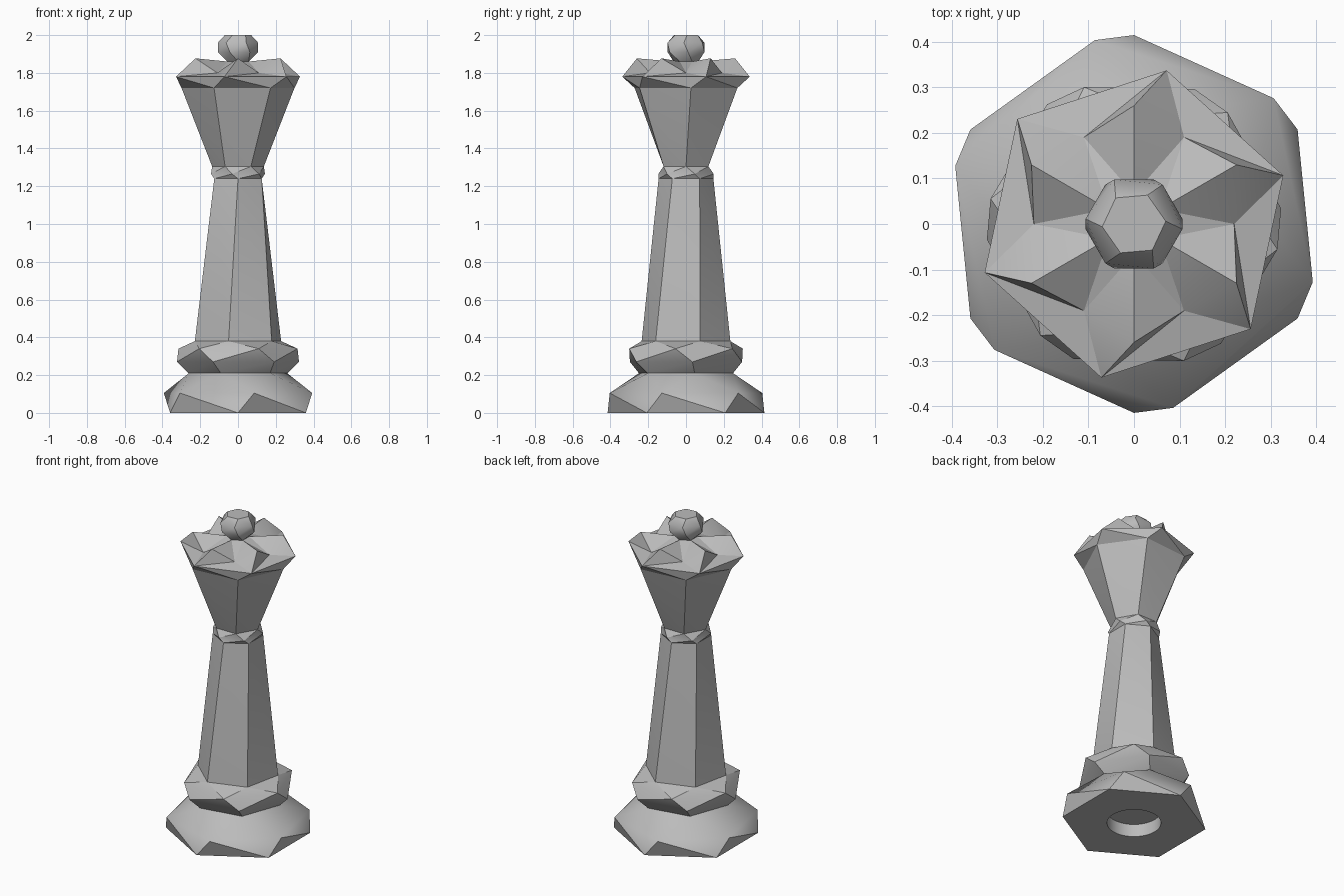
import bpy, bmesh
from math import sin, cos, radians

SIDES = 6
STEP = 360 / SIDES

if "Cube" in bpy.data.objects:
    bpy.data.objects.remove(bpy.data.objects["Cube"], do_unlink=True)

grey = bpy.data.materials.new("light_grey")
grey.use_nodes = True
colour = (0.5, 0.5, 0.5, 1)
grey.diffuse_color = colour
grey.node_tree.nodes["Principled BSDF"].inputs["Base Color"].default_value = colour


def ring(bm, r, z, turn, n=SIDES):
    """Regular ring of n vertices, first one at angle turn."""
    angles = [radians(turn + i * 360 / n) for i in range(n)]
    return [bm.verts.new((r * cos(a), r * sin(a), z)) for a in angles]


def stack(bm, levels):
    """Join twisted rings (radius, height, turn) with triangles along the shorter diagonal."""
    rings, last = [], levels[0][2]
    for r, z, turn in levels:
        delta = (turn - last + STEP / 2) % STEP - STEP / 2
        last += delta
        b = ring(bm, r, z, last)
        if rings:
            a = rings[-1]
            for i in range(SIDES):
                j = (i + 1) % SIDES
                if delta > 0:
                    bm.faces.new((a[i], a[j], b[i]))
                    bm.faces.new((a[j], b[j], b[i]))
                else:
                    bm.faces.new((a[i], a[j], b[j]))
                    bm.faces.new((a[i], b[j], b[i]))
        rings.append(b)
    return rings


def finish(bm, name):
    mesh = bpy.data.meshes.new(name)
    bm.to_mesh(mesh)
    bm.free()
    mesh.materials.append(grey)
    obj = bpy.data.objects.new(name, mesh)
    bpy.context.collection.objects.link(obj)
    bpy.ops.object.select_all(action="DESELECT")
    obj.select_set(True)
    bpy.context.view_layer.objects.active = obj
    bpy.ops.object.shade_smooth_by_angle(angle=radians(30))


# Base foot with a round recess underneath
bm = bmesh.new()
foot = stack(bm, [(0.415, 0, 30), (0.413, 0.105, 42), (0.265, 0.21, 70)])[0]
ROUND = 36
PER = ROUND // SIDES
rim = ring(bm, 0.155, 0, 30, ROUND)
roof = ring(bm, 0.155, 0.08, 30, ROUND)
for i in range(SIDES):
    arc = [rim[(i * PER + k) % ROUND] for k in range(PER + 1)]
    bm.faces.new([foot[(i + 1) % SIDES], foot[i]] + arc)
for i in range(ROUND):
    j = (i + 1) % ROUND
    bm.faces.new((rim[j], rim[i], roof[i], roof[j]))
bm.faces.new(list(reversed(roof)))
finish(bm, "base")

# Plain twisted sections of the body, bottom to top
sections = {
    "collar": [(0.265, 0.21, 10), (0.325, 0.27, 6), (0.32, 0.34, 50), (0.24, 0.38, 18)],
    "stem": [(0.24, 0.38, 18), (0.145, 1.24, 30)],
    "neck": [(0.145, 1.24, 30), (0.15, 1.265, 18), (0.137, 1.305, 0)],
    "head": [(0.137, 1.305, 0), (0.3, 1.72, 5), (0.345, 1.78, 18)],
}
for name, levels in sections.items():
    bm = bmesh.new()
    stack(bm, levels)
    finish(bm, name)

# Pointed crown: outer tips, low valleys, raised peaks, inner rim
bm = bmesh.new()
tip = ring(bm, 0.345, 1.78, 18)
valley = ring(bm, 0.22, 1.8, 0)
peak = ring(bm, 0.26, 1.877, 30)
inner = ring(bm, 0.065, 1.86, 30)
for i in range(SIDES):
    j = (i + 1) % SIDES
    bm.faces.new((valley[i], tip[i], peak[i]))
    bm.faces.new((tip[i], valley[j], peak[i]))
    bm.faces.new((tip[i], tip[j], valley[j]))
    bm.faces.new((valley[i], peak[i], inner[i]))
    bm.faces.new((peak[i], valley[j], inner[i]))
    bm.faces.new((inner[i], valley[j], inner[j]))
finish(bm, "crown")

# Faceted ball on top
bm = bmesh.new()
ball = stack(bm, [(0.065, 1.86, 30), (0.107, 1.91, 6), (0.107, 1.96, 54), (0.07, 2, 5)])
bm.faces.new(ball[-1])
finish(bm, "finial")
